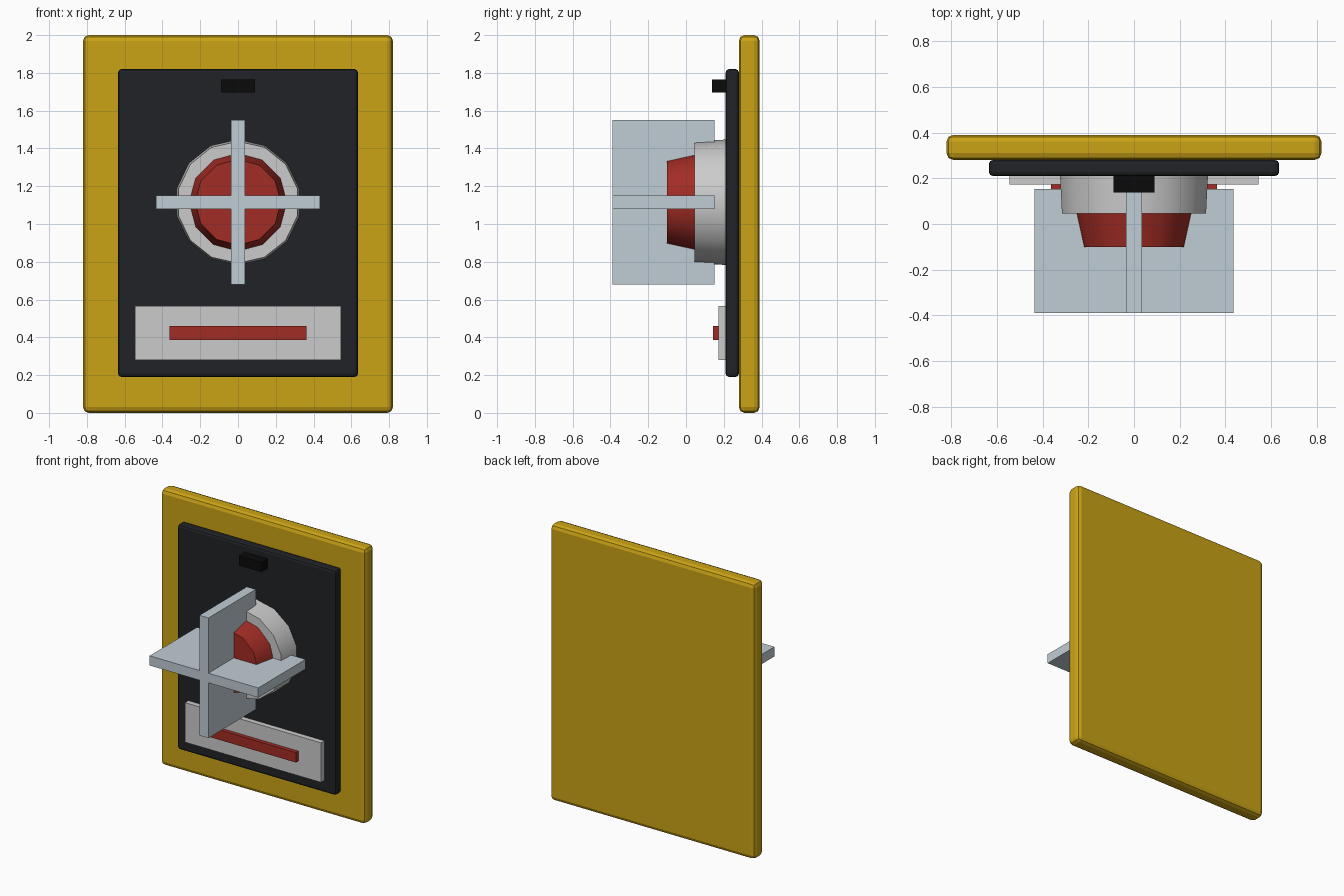
import bpy, math

if "Cube" in bpy.data.objects:
    bpy.data.objects.remove(bpy.data.objects["Cube"])


def material(name, rgb):
    m = bpy.data.materials.new(name)
    m.diffuse_color = (*rgb, 1)
    m.use_nodes = True
    m.node_tree.nodes["Principled BSDF"].inputs["Base Color"].default_value = m.diffuse_color
    return m


YELLOW = material("yellow", (0.60, 0.37, 0.008))
BLACK = material("charcoal", (0.014, 0.016, 0.019))
DARK = material("black", (0.003, 0.003, 0.003))
RED = material("red", (0.36, 0.025, 0.018))
WHITE = material("off_white", (0.62, 0.62, 0.64))
BLUE = material("pale_blue", (0.53, 0.61, 0.66))


def box(name, x, y, z, mat, bevel=0):
    """Box from (min, max) ranges, with optional rounded edges."""
    bpy.ops.mesh.primitive_cube_add(
        size=1, location=[(r[0] + r[1]) / 2 for r in (x, y, z)])
    o = bpy.context.object
    o.name = name
    o.scale = [r[1] - r[0] for r in (x, y, z)]
    bpy.ops.object.transform_apply(location=False, rotation=False, scale=True)
    o.data.materials.append(mat)
    if bevel:
        b = o.modifiers.new("bevel", 'BEVEL')
        b.width = bevel
        b.segments = 2
    return o


def tapered_disc(name, sides, r_back, r_front, y_back, y_front, z, mat):
    """Low-poly cone section pointing to the front, a vertex at the top."""
    bpy.ops.mesh.primitive_cone_add(
        vertices=sides, radius1=r_back, radius2=r_front,
        depth=y_back - y_front, location=(0, (y_back + y_front) / 2, z),
        rotation=(math.pi / 2, 0, 0))
    o = bpy.context.object
    o.name = name
    o.data.materials.append(mat)
    bpy.ops.object.shade_smooth_by_angle(angle=math.radians(35))
    return o


# Backing board and raised panel
box("back_board", (-0.82, 0.82), (0.28, 0.39), (0, 2), YELLOW, 0.03)
box("front_panel", (-0.635, 0.635), (0.21, 0.28), (0.19, 1.82), BLACK, 0.018)

# Round button: collar and red dome
tapered_disc("button_collar", 14, 0.332, 0.323, 0.215, 0.045, 1.115, WHITE)
tapered_disc("button", 12, 0.259, 0.227, 0.046, -0.10, 1.115, RED)

# Crossed guard plates
box("guard_vertical", (-0.036, 0.036), (-0.39, 0.152), (0.68, 1.55), BLUE)
box("guard_horizontal", (-0.435, 0.435), (-0.39, 0.152), (1.08, 1.15), BLUE)

# Top latch, lower plate and its red stripe
box("top_latch", (-0.09, 0.09), (0.138, 0.215), (1.695, 1.765), DARK)
box("lower_plate", (-0.545, 0.545), (0.172, 0.215), (0.28, 0.567), WHITE)
box("lower_stripe", (-0.363, 0.363), (0.143, 0.175), (0.387, 0.459), RED)
